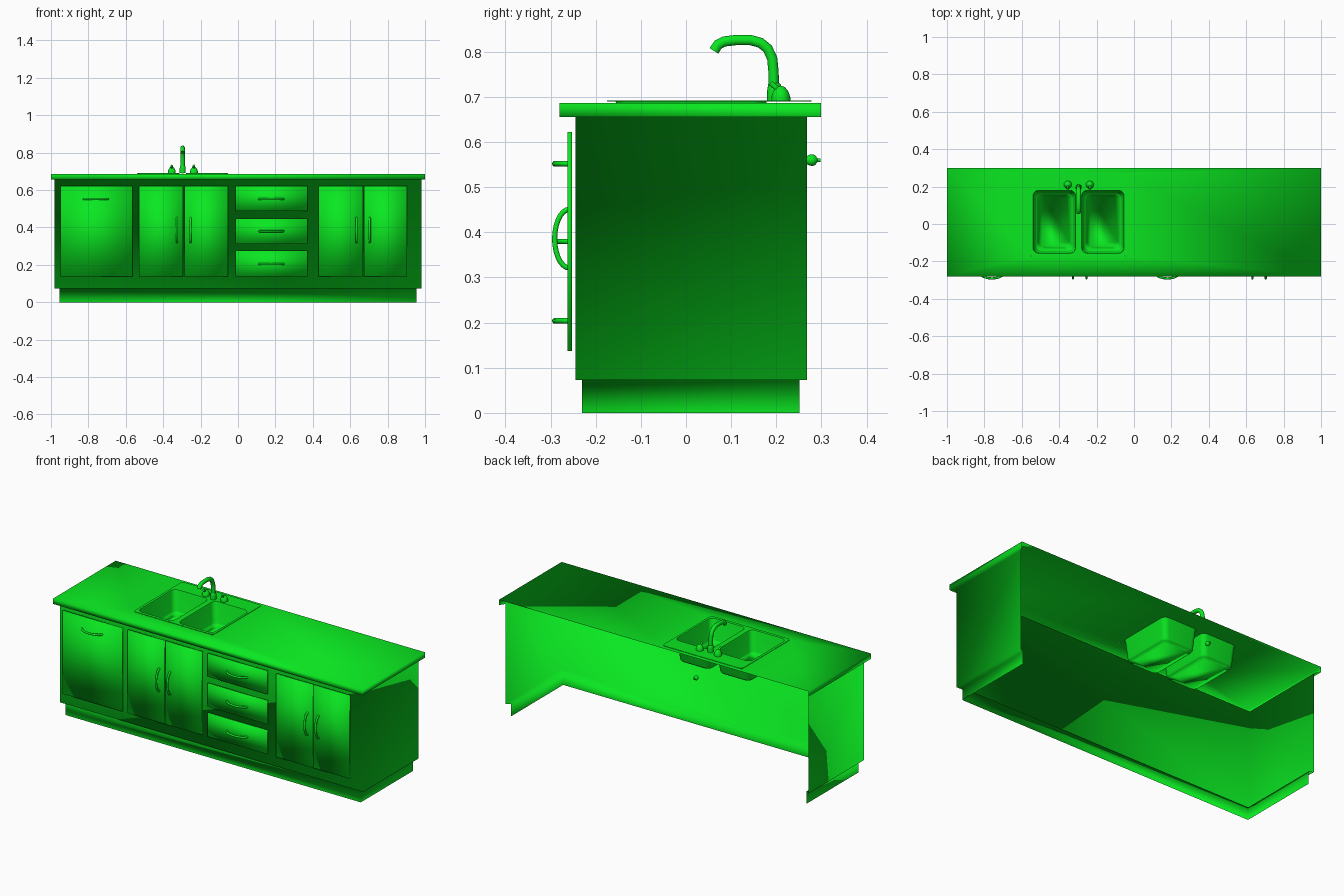
import bpy, bmesh, math
from mathutils import Matrix

if "Cube" in bpy.data.objects:
    bpy.data.objects.remove(bpy.data.objects["Cube"])

green = bpy.data.materials.new("green")
green.diffuse_color = (0.003, 0.8, 0.015, 1)
green.use_nodes = True
green.node_tree.nodes["Principled BSDF"].inputs["Base Color"].default_value = green.diffuse_color


def finish(ob, angle=180):
    ob.data.materials.clear()
    ob.data.materials.append(green)
    bpy.ops.object.select_all(action='DESELECT')
    ob.select_set(True)
    bpy.context.view_layer.objects.active = ob
    if ob.type != 'MESH':
        bpy.ops.object.convert(target='MESH')
        ob = bpy.context.view_layer.objects.active
    if angle == 180:
        bpy.ops.object.shade_smooth()
    else:
        bpy.ops.object.shade_smooth_by_angle(angle=math.radians(angle))
    return ob


def from_bmesh(name, bm, normals=True, angle=180):
    if normals:
        bmesh.ops.recalc_face_normals(bm, faces=bm.faces)
    me = bpy.data.meshes.new(name)
    bm.to_mesh(me)
    bm.free()
    ob = bpy.data.objects.new(name, me)
    bpy.context.collection.objects.link(ob)
    return finish(ob, angle)


def box(name, x0, x1, y0, y1, z0, z1):
    bm = bmesh.new()
    size = Matrix.Diagonal((x1 - x0, y1 - y0, z1 - z0, 1))
    mid = Matrix.Translation(((x0 + x1) / 2, (y0 + y1) / 2, (z0 + z1) / 2))
    bmesh.ops.create_cube(bm, size=1, matrix=mid @ size)
    return from_bmesh(name, bm)


def round_rect(x0, x1, y0, y1, r, n=5):
    pts = []
    for k, (cx, cy) in enumerate([(x1 - r, y1 - r), (x0 + r, y1 - r), (x0 + r, y0 + r), (x1 - r, y0 + r)]):
        for i in range(n + 1):
            a = math.pi / 2 * (k + i / n)
            pts.append((cx + r * math.cos(a), cy + r * math.sin(a)))
    return pts


def slab(name, loops, z0, z1):
    # flat filled outline with holes
    cu = bpy.data.curves.new(name, 'CURVE')
    cu.dimensions = '2D'
    cu.fill_mode = 'BOTH'
    cu.extrude = (z1 - z0) / 2
    for loop in loops:
        sp = cu.splines.new('POLY')
        sp.points.add(len(loop) - 1)
        for p, (x, y) in zip(sp.points, loop):
            p.co = (x, y, 0, 1)
        sp.use_cyclic_u = True
    ob = bpy.data.objects.new(name, cu)
    ob.location.z = (z0 + z1) / 2
    bpy.context.collection.objects.link(ob)
    return finish(ob, 35)


def tube(name, pts, radius):
    cu = bpy.data.curves.new(name, 'CURVE')
    cu.dimensions = '3D'
    cu.bevel_depth = radius
    cu.bevel_resolution = 3
    cu.use_fill_caps = True
    sp = cu.splines.new('POLY')
    sp.points.add(len(pts) - 1)
    for p, co in zip(sp.points, pts):
        p.co = (*co, 1)
    ob = bpy.data.objects.new(name, cu)
    bpy.context.collection.objects.link(ob)
    return finish(ob, 50)


def lathe(name, profile, matrix, n=16):
    bm = bmesh.new()
    vs = [bm.verts.new((r, 0, z)) for r, z in profile]
    es = [bm.edges.new(p) for p in zip(vs, vs[1:])]
    bmesh.ops.spin(bm, geom=vs + es, cent=(0, 0, 0), axis=(0, 0, 1), angle=2 * math.pi, steps=n)
    bmesh.ops.remove_doubles(bm, verts=bm.verts, dist=1e-5)
    bm.transform(matrix)
    return from_bmesh(name, bm, angle=50)


# cabinet with plinth and worktop in one smooth shell, open at back and bottom
bm = bmesh.new()
rings = []
for hx, y0, y1, z in [(.955, -.23, .252, 0), (.955, -.23, .252, .073),
                      (.98, -.245, .268, .073), (.98, -.245, .268, .656),
                      (1, -.28, .299, .656), (1, -.28, .299, .687)]:
    rings.append([bm.verts.new(c) for c in [(-hx, y1, z), (-hx, y0, z), (hx, y0, z), (hx, y1, z)]])
for a, b in zip(rings, rings[1:]):
    for i in range(3):
        bm.faces.new((a[i], a[i + 1], b[i + 1], b[i]))
# worktop surface around the sink opening
top = rings[-1]
hole = [bm.verts.new((x, y, .687)) for x, y in [(-.55, .272), (-.55, -.17), (-.045, -.17), (-.045, .272)]]
for i in range(4):
    j = (i + 1) % 4
    bm.faces.new((top[i], top[j], hole[j], hole[i]))
from_bmesh("cabinet_and_worktop", bm, False)

# sink plate opened for the basins
basins = [(-.54, -.312, -.157, .18), (-.28, -.053, -.157, .18)]
slab("sink_plate", [round_rect(-.555, -.04, -.175, .278, .02)]
     + [round_rect(*b, .03) for b in basins], .690, .692)

# basins: tapered rounded bowls
for i, (x0, x1, y0, y1) in enumerate(basins):
    bm = bmesh.new()
    loops = []
    for inset, z in [(0, .692), (.003, .685), (.012, .575), (.017, .565), (.032, .56)]:
        pts = round_rect(x0 + inset, x1 - inset, y0 + inset, y1 - inset, .03)
        loops.append([bm.verts.new((x, y, z)) for x, y in pts])
    for a, b in zip(loops, loops[1:]):
        for j in range(len(a)):
            k = (j + 1) % len(a)
            bm.faces.new((a[j], b[j], b[k], a[k]))
    bm.faces.new(loops[-1])
    from_bmesh(f"basin_{i}", bm, False)

# doors and drawer fronts
fronts = [("wide_door", -.95, -.565, .137, .622),
          ("door_a", -.53, -.293, .137, .622), ("door_b", -.286, -.053, .137, .622),
          ("drawer_top", -.013, .372, .488, .622), ("drawer_middle", -.013, .372, .312, .449),
          ("drawer_bottom", -.013, .372, .138, .276),
          ("door_c", .43, .667, .137, .622), ("door_d", .673, .903, .137, .622)]
for name, x0, x1, z0, z1 in fronts:
    box(name, x0, x1, -.262, -.253, z0, z1)


# arched handles
def handle(name, x, z, vertical):
    pts = []
    for i in range(15):
        a = math.pi * i / 14
        u, y = .065 * math.cos(a), -.258 - .033 * math.sin(a)
        pts.append((x, y, z + u) if vertical else (x + u, y, z))
    tube(name, pts, .006)


for i, (x, z) in enumerate([(-.76, .552), (.178, .552), (.178, .38), (.178, .204)]):
    handle(f"pull_{i}", x, z, False)
for i, x in enumerate([-.326, -.254, .633, .704]):
    handle(f"door_handle_{i}", x, .386, True)

# faucet spout and collar
sx = -.296
path = [(.195, .69), (.194, .755), (.191, .785), (.181, .807), (.165, .82), (.143, .826),
        (.11, .826), (.085, .823), (.071, .816), (.062, .802)]
tube("faucet_spout", [(sx, y, z) for y, z in path], .012)
lathe("faucet_collar", [(.016, .69), (.016, .715), (.014, .728), (.011, .731)],
      Matrix.Translation((sx, .196, 0)))

# taps
for i, x in enumerate([-.354, -.236]):
    lathe(f"tap_{i}", [(.021, .69), (.021, .7), (.017, .712), (.009, .722), (0, .725)],
          Matrix.Translation((x, .21, 0)))
    tube(f"tap_lever_{i}", [(x, .208, .715), (x, .198, .722), (x, .187, .731)], .006)

# small knob at the rear
lathe("rear_knob", [(0, -.014), (.009, -.014), (.012, -.007), (.013, 0), (.01, .006), (.004, .01), (.004, .017), (0, .017)],
      Matrix.Translation((-.26, .281, .56)) @ Matrix.Rotation(-math.pi / 2, 4, 'X'))
